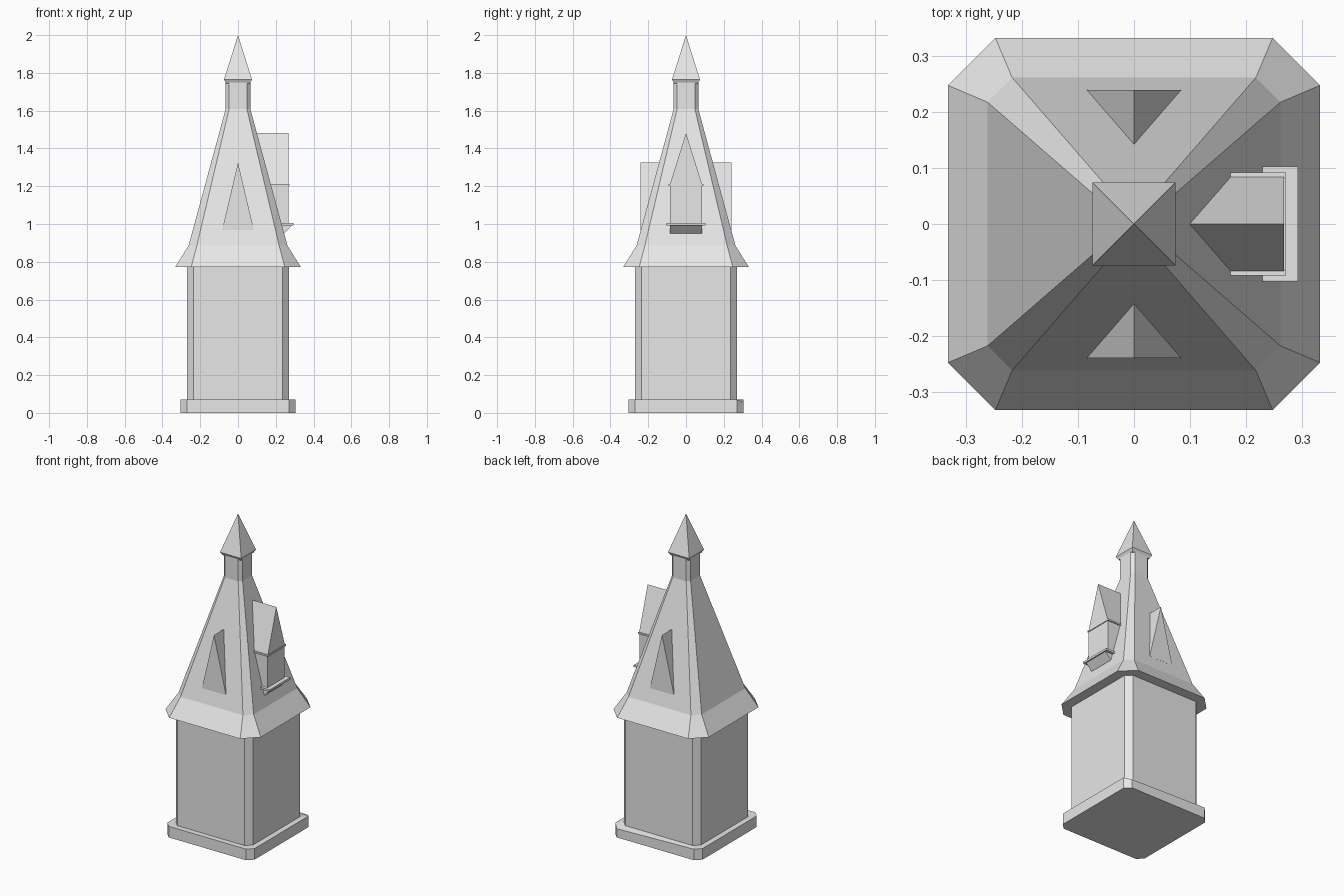
import bpy
import bmesh

cube = bpy.data.objects.get("Cube")
if cube:
    bpy.data.objects.remove(cube, do_unlink=True)

stone = bpy.data.materials.new("pale_grey")
stone.use_nodes = True
GREY = (0.8, 0.8, 0.8, 1)
stone.diffuse_color = GREY
stone.node_tree.nodes["Principled BSDF"].inputs["Base Color"].default_value = GREY


def finish(name, bm):
    bmesh.ops.recalc_face_normals(bm, faces=bm.faces)
    mesh = bpy.data.meshes.new(name)
    bm.to_mesh(mesh)
    bm.free()
    mesh.materials.append(stone)
    obj = bpy.data.objects.new(name, mesh)
    bpy.context.collection.objects.link(obj)
    return obj


def octagon(half, flat):
    """Square outline with cut corners."""
    return [(flat, -half), (half, -flat), (half, flat), (flat, half),
            (-flat, half), (-half, flat), (-half, -flat), (-flat, -half)]


def loft(name, sections):
    """Stack of cut-corner squares given as (z, half width, half flat)."""
    bm = bmesh.new()
    rings = [[bm.verts.new((x, y, z)) for x, y in octagon(half, flat)]
             for z, half, flat in sections]
    for low, high in zip(rings, rings[1:]):
        for i in range(8):
            j = (i + 1) % 8
            bm.faces.new((low[i], low[j], high[j], high[i]))
    bm.faces.new(rings[0])
    bm.faces.new(rings[-1])
    return finish(name, bm)


def prism(name, outline, start, end, axis):
    """Extrude a 2D outline (side, z) along x or y."""
    bm = bmesh.new()
    place = (lambda s, d, z: (d, s, z)) if axis == "x" else (lambda s, d, z: (s, d, z))
    ends = [[bm.verts.new(place(s, d, z)) for s, z in outline] for d in (start, end)]
    n = len(outline)
    for i in range(n):
        j = (i + 1) % n
        bm.faces.new((ends[0][i], ends[0][j], ends[1][j], ends[1][i]))
    for ring in ends:
        bm.faces.new(ring)
    return finish(name, bm)


def box(name, x0, x1, half_y, z0, z1):
    outline = [(-half_y, z0), (half_y, z0), (half_y, z1), (-half_y, z1)]
    return prism(name, outline, x0, x1, "x")


# Plinth with one worn top corner, and the tower shaft
plinth = loft("plinth", [(0, 0.305, 0.27), (0.07, 0.305, 0.27), (0.07, 0.27, 0.235)])
for v in plinth.data.vertices:
    if v.co.z > 0.05 and v.co.y > 0.3 and v.co.x > 0:
        v.co.z = 0.055
loft("tower_shaft", [(0.03, 0.27, 0.235), (0.775, 0.27, 0.235)])

# Flared roof running up into a narrow neck
loft("roof", [(0.772, 0.333, 0.248), (0.885, 0.262, 0.218),
              (1.61, 0.065, 0.047), (1.765, 0.065, 0.047)])

# Four-sided spire cap with a slightly tapered underside
bm = bmesh.new()
corners = [(-1, -1), (1, -1), (1, 1), (-1, 1)]
under = [bm.verts.new((x * 0.063, y * 0.063, 1.745)) for x, y in corners]
rim = [bm.verts.new((x * 0.074, y * 0.074, 1.765)) for x, y in corners]
tip = bm.verts.new((0, 0, 2))
for i in range(4):
    j = (i + 1) % 4
    bm.faces.new((under[i], under[j], rim[j], rim[i]))
    bm.faces.new((rim[i], rim[j], tip))
bm.faces.new(under)
finish("spire_cap", bm)

# Small triangular gables on the front and back
for name, side in (("front_gable", -1), ("back_gable", 1)):
    prism(name, [(-0.084, 0.968), (0.084, 0.968), (0, 1.325)],
          side * 0.24, side * 0.1, "y")

# Dormer on the left side: walls, pointed roof, eave band, sill, sloped bracket
box("dormer_walls", 0.1, 0.267, 0.085, 0.99, 1.21)
prism("dormer_roof", [(-0.085, 1.21), (0.085, 1.21), (0, 1.482)], 0.06, 0.268, "x")
box("dormer_eave", 0.12, 0.272, 0.092, 1.203, 1.213)
box("dormer_sill", 0.2, 0.293, 0.103, 0.992, 1.005)
prism("dormer_bracket", [(0.2, 0.95), (0.245, 0.95), (0.285, 0.992), (0.2, 0.992)],
      -0.086, 0.086, "y")
